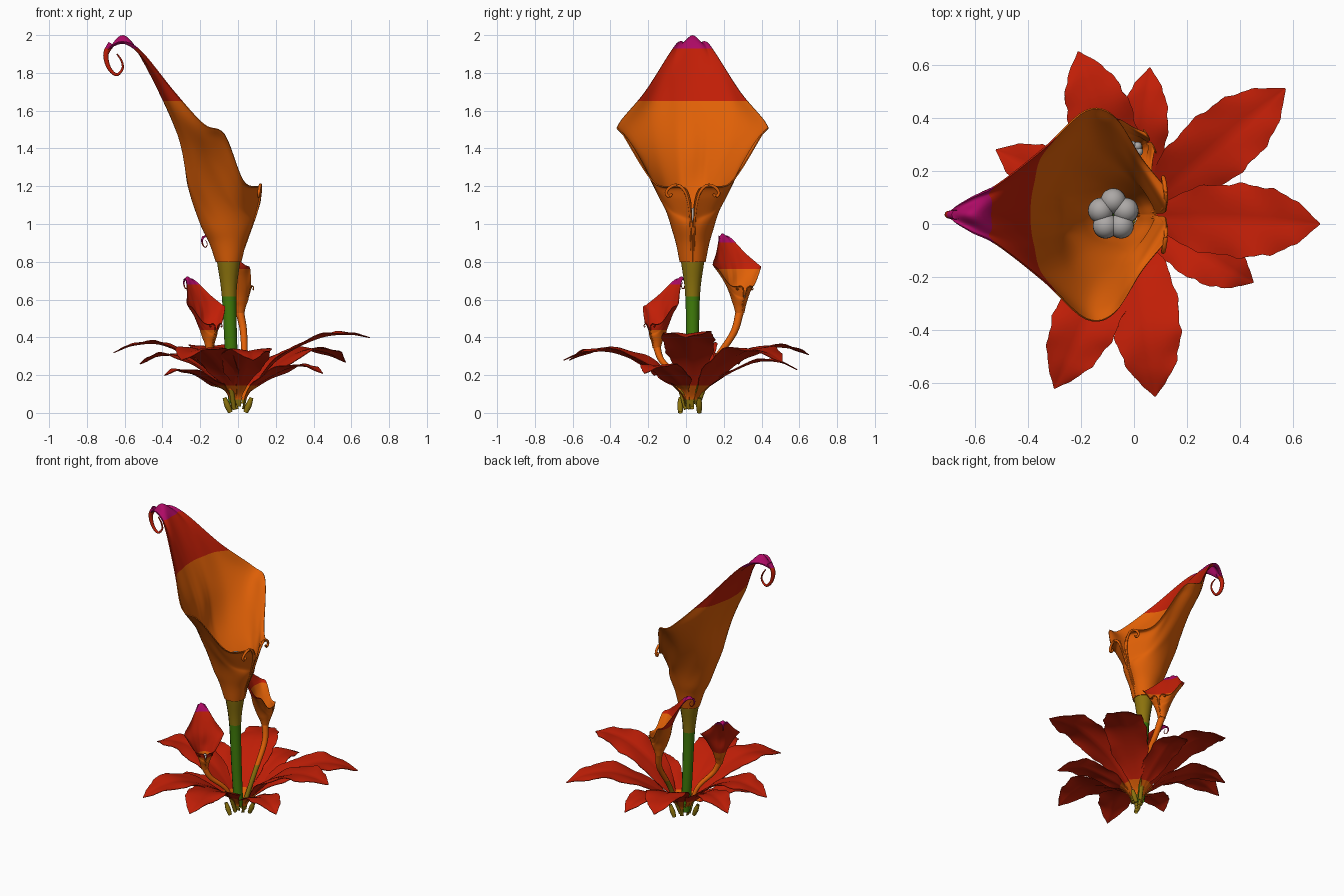
import bpy, bmesh, math
from mathutils import Vector, Matrix

if "Cube" in bpy.data.objects:
    bpy.data.objects.remove(bpy.data.objects["Cube"])


def material(name, rgb):
    m = bpy.data.materials.new(name)
    m.use_nodes = True
    m.diffuse_color = (*rgb, 1)
    m.node_tree.nodes["Principled BSDF"].inputs["Base Color"].default_value = (*rgb, 1)
    return m


GREEN = material("stem green", (.05, .2, .003))
OLIVE = material("olive", (.26, .17, .004))
ORANGE = material("orange", (.75, .118, .002))
RED = material("red", (.53, .013, .002))
MAGENTA = material("magenta", (.42, .003, .13))
WHITE = material("pollen grey", (.41, .39, .38))


def spline(pts, t):
    """Point on a smooth curve through pts, t from 0 to 1."""
    n = len(pts) - 1
    i = min(int(t * n), n - 1)
    f = t * n - i
    b, c = pts[i], pts[i + 1]
    a = pts[i - 1] if i else b * 2 - c
    d = pts[i + 2] if i + 2 <= n else c * 2 - b
    return b + ((c - a) + ((a * 2 - b * 5 + c * 4 - d) + (b * 3 - a - c * 3 + d) * f) * f) * (f / 2)


def grid(bm, rows, closed=False):
    """Skin rows of points with quads."""
    vs = [[bm.verts.new(p) for p in row] for row in rows]
    for lo, hi in zip(vs, vs[1:]):
        n = len(lo)
        for i in range(n if closed else n - 1):
            j = (i + 1) % n
            bm.faces.new((lo[i], lo[j], hi[j], hi[i]))


def tube(bm, pts, radii, steps=32, sides=12):
    """Round tube of changing radius along a smooth path."""
    pts = [Vector(p) for p in pts]
    path = [spline(pts, k / steps) for k in range(steps + 1)]
    rows = []
    for k, p in enumerate(path):
        d = path[min(k + 1, steps)] - path[max(k - 1, 0)]
        side = d.cross(Vector((0, 1, 0))).normalized()
        up = side.cross(d).normalized()
        r = spline(radii, k / steps)
        angles = [2 * math.pi * i / sides for i in range(sides)]
        rows.append([p + (side * math.cos(a) + up * math.sin(a)) * r for a in angles])
    grid(bm, rows, True)


def finish(name, bm, bands, place=Matrix()):
    """Cut the mesh at band heights, colour each band, place the object."""
    for _, z in bands[:-1]:
        geom = bm.verts[:] + bm.edges[:] + bm.faces[:]
        bmesh.ops.bisect_plane(bm, geom=geom, plane_co=(0, 0, z), plane_no=(0, 0, 1))
    for f in bm.faces:
        z = f.calc_center_median().z
        f.material_index = next(i for i, b in enumerate(bands) if z < b[1])
    bmesh.ops.recalc_face_normals(bm, faces=bm.faces)
    bm.transform(place)
    me = bpy.data.meshes.new(name)
    bm.to_mesh(me)
    bm.free()
    for mat, _ in bands:
        me.materials.append(mat)
    ob = bpy.data.objects.new(name, me)
    bpy.context.collection.objects.link(ob)
    bpy.ops.object.select_all(action='DESELECT')
    ob.select_set(True)
    bpy.context.view_layer.objects.active = ob
    bpy.ops.object.shade_smooth_by_angle(angle=math.radians(50))


TOP = 9
ANCHOR = Vector((-.05, 0, .8))

# Throat rings: centre x, radius x, radius y, height
RINGS = [(-.05, .062, .063, .8), (-.054, .092, .083, .9), (-.059, .135, .112, 1.0)]
# Half of the flaring bell, from the back round to the front slit
FLARE = [
    [(-.26, 0, 1.2), (-.257, .04, 1.2), (-.245, .08, 1.2), (-.19, .145, 1.2),
     (-.1, .18, 1.18), (-.03, .165, 1.13), (.03, .1, 1.07), (.09, .004, 1.04)],
    [(-.315, 0, 1.48), (-.315, .05, 1.475), (-.305, .1, 1.46), (-.255, .2, 1.42),
     (-.16, .265, 1.36), (-.06, .245, 1.29), (.02, .16, 1.16), (.115, .008, 1.12)],
    [(-.57, 0, 1.975), (-.51, .055, 1.895), (-.42, .12, 1.75), (-.325, .23, 1.6),
     (-.185, .34, 1.47), (-.07, .32, 1.42), (.02, .19, 1.21), (.12, .035, 1.19)],
    [(-.7, 0, 1.92), (-.62, .058, 1.968), (-.515, .11, 1.92), (-.335, .25, 1.7),
     (-.18, .39, 1.53), (-.07, .365, 1.475), (.03, .21, 1.23), (.12, .1, 1.2)],
]


def mirrored(half):
    half = [Vector(p) for p in half]
    return [Vector((p.x, -p.y, p.z)) for p in half[:0:-1]] + half


def flower(name, place, bands):
    # Bell
    controls = []
    for cx, rx, ry, z in RINGS:
        angles = [math.pi * i / 7 for i in range(8)]
        controls.append(mirrored([(cx - rx * math.cos(a), ry * math.sin(a), z) for a in angles]))
    controls += [mirrored(half) for half in FLARE]
    bm = bmesh.new()
    dense = [[spline(c, i / 84) for i in range(85)] for c in controls]
    columns = [[spline(col, k / 54) for k in range(55)] for col in zip(*dense)]
    grid(bm, columns)
    bmesh.ops.recalc_face_normals(bm, faces=bm.faces)
    bmesh.ops.solidify(bm, geom=bm.faces[:], thickness=.006)
    # Curled tip
    tube(bm, [(-.67, 0, 1.955), (-.699, 0, 1.9), (-.685, 0, 1.83), (-.645, 0, 1.79),
              (-.612, 0, 1.82), (-.615, 0, 1.86), (-.64, 0, 1.9)], (.018, .008, .004))
    # Rolled lips beside the slit
    for s in (-1, 1):
        tube(bm, [(.015, s * .006, .82), (.06, s * .01, .95), (.1, s * .015, 1.07), (.118, s * .035, 1.16),
                  (.12, s * .075, 1.205), (.115, s * .118, 1.195), (.11, s * .14, 1.165),
                  (.11, s * .125, 1.145), (.113, s * .108, 1.16)], (.003, .008, .007))
    finish(name + "_bell", bm, bands, place)
    # Stamen cluster
    bm = bmesh.new()
    for k in range(5):
        a = math.radians(90 + 72 * k)
        p = (-.078 + .05 * math.cos(a), .052 * math.sin(a), 1.04)
        bmesh.ops.create_uvsphere(bm, u_segments=20, v_segments=12, radius=.048, matrix=Matrix.Translation(p))
    finish(name + "_stamens", bm, [(WHITE, TOP)], place)


def placed(pos, scale, yaw):
    return (Matrix.Translation(pos) @ Matrix.Rotation(math.radians(yaw), 4, 'Z')
            @ Matrix.Scale(scale, 4) @ Matrix.Translation(-ANCHOR))


def stem(name, pts, radii, bands):
    bm = bmesh.new()
    tube(bm, pts, radii)
    finish(name, bm, bands)


# Large flower
flower("large_flower", placed((-.05, .035, .8), 1, 0), [(ORANGE, 1.65), (RED, 1.93), (MAGENTA, TOP)])
stem("large_stem", [(-.02, .035, .05), (-.035, .035, .3), (-.047, .035, .62), (-.05, .035, .805)],
     (.03, .033, .039, .062), [(GREEN, .615), (OLIVE, TOP)])

# Small flowers
flower("back_flower", placed((.01, .285, .53), .35, 28), [(ORANGE, 1.46), (RED, 1.86), (MAGENTA, TOP)])
stem("back_stem", [(0, .06, .04), (.03, .14, .25), (.03, .25, .42), (.01, .285, .535)],
     (.013, .017, .022), [(OLIVE, .3), (ORANGE, TOP)])
flower("front_flower", placed((-.15, -.155, .345), .315, -48), [(ORANGE, 1.1), (RED, 1.86), (MAGENTA, TOP)])
stem("front_stem", [(-.02, 0, .02), (-.05, -.05, .18), (-.12, -.13, .28), (-.15, -.155, .35)],
     (.012, .015, .02), [(OLIVE, .12), (ORANGE, TOP)])

# Leaves: tip x, tip y, peak height, tip height, half width
LEAVES = [(.7, 0, .395, .4, .135), (.57, .51, .33, .27, .13), (.45, -.22, .24, .21, .1), (.08, -.65, .32, .28, .125),
          (-.3, -.62, .33, .28, .12), (-.21, .65, .34, .31, .12), (.06, .59, .27, .23, .09),
          (-.52, .28, .3, .26, .1), (-.66, .05, .36, .32, .12), (-.39, -.17, .21, .2, .09)]
WIDTHS = (.1, .11, .27, .76, .98, 1, .84, .5, .02)
CENTRE = Vector((0, .03, 0))


def leaf(index, tx, ty, peak, tip, width):
    out = Vector((tx, ty, 0)) - CENTRE
    length = out.length
    out.normalize()
    across = Vector((-out.y, out.x, 0))
    foot = .02 + .015 * (index % 3)
    spine = [Vector(p) for p in ((.03, 0, foot), (.06, 0, .11), (.3 * length, 0, .72 * peak),
             (.6 * length, 0, peak), (.83 * length, 0, (peak + tip) / 2 + .02), (length, 0, tip))]
    rows = []
    for k in range(57):
        t = k / 56
        c = spline(spine, t)
        ripple = .035 * math.sin(44 * t + index) + .02 * math.sin(90 * t)
        w = width * spline(WIDTHS, t) * (1 + ripple)
        row = []
        for i in range(-6, 7):
            s = i / 6
            lift = w * (.22 * abs(s) - .14 * s * s) + .07 * w * s * s * math.sin(24 * t + 2 * s + index)
            row.append(CENTRE + out * c.x + across * (s * w) + Vector((0, 0, c.z + lift)))
        rows.append(row)
    bm = bmesh.new()
    grid(bm, rows)
    bmesh.ops.recalc_face_normals(bm, faces=bm.faces)
    bmesh.ops.solidify(bm, geom=bm.faces[:], thickness=.004)
    finish("leaf_%d" % index, bm, [(OLIVE, .07), (ORANGE, .145), (RED, TOP)])


for number, data in enumerate(LEAVES, 1):
    leaf(number, *data)

# Root stubs
for number, (x, y) in enumerate([(-.04, -.03), (.04, .07)], 1):
    stem("root_stub_%d" % number, [(x, y, .002), (x * 1.4, y, .04), (x * 1.8, y, .08)], (.012, .016, .01), [(OLIVE, TOP)])
